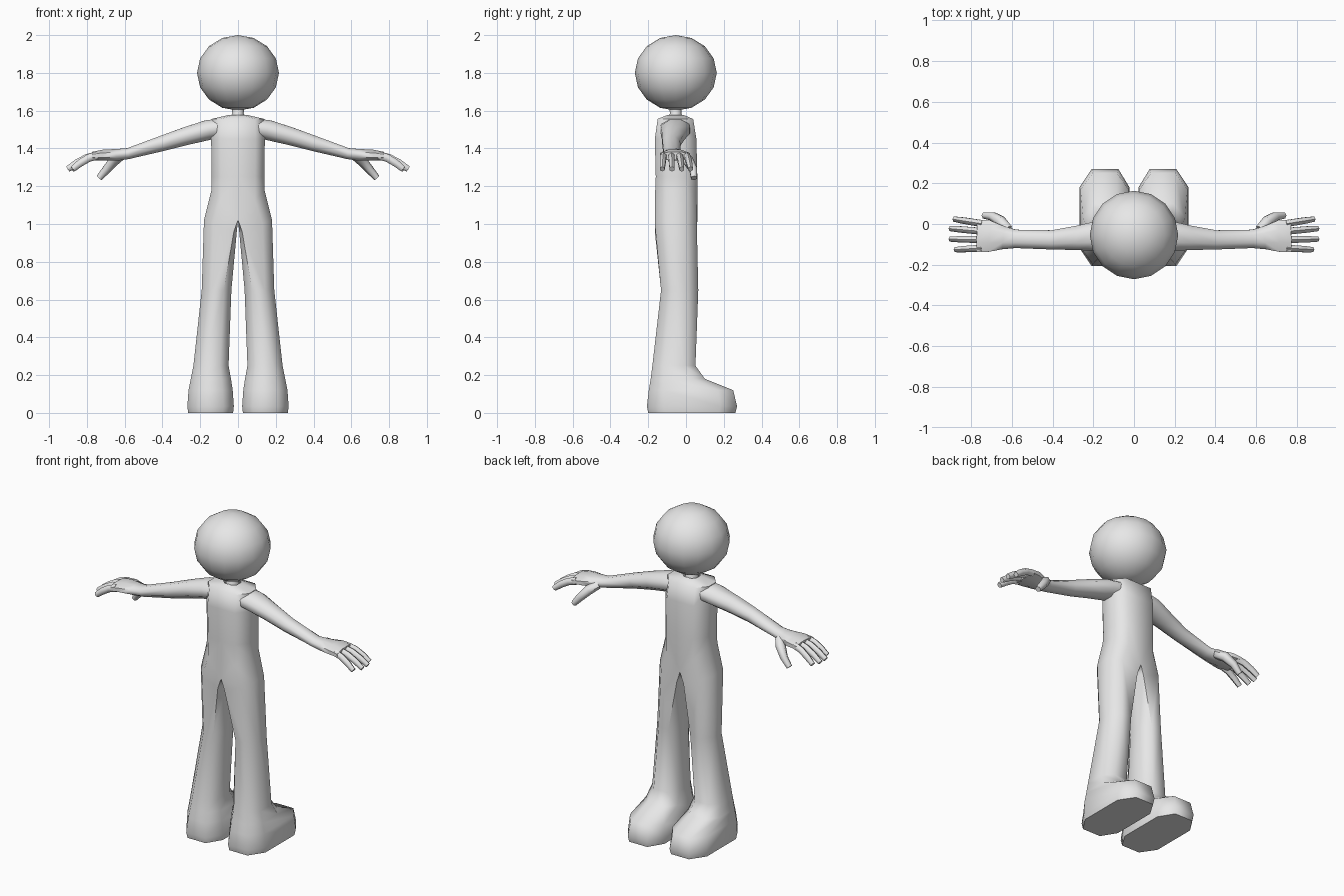
import bpy, bmesh, math
from mathutils import Vector

if "Cube" in bpy.data.objects:
    bpy.data.objects.remove(bpy.data.objects["Cube"])

grey = bpy.data.materials.new("plain grey")
grey.diffuse_color = (0.8, 0.8, 0.8, 1)
grey.use_nodes = True
grey.node_tree.nodes["Principled BSDF"].inputs["Base Color"].default_value = grey.diffuse_color


def finish(bm, name, mirror=False):
    bmesh.ops.remove_doubles(bm, verts=bm.verts, dist=0.0005)
    bmesh.ops.recalc_face_normals(bm, faces=bm.faces)
    mesh = bpy.data.meshes.new(name)
    bm.to_mesh(mesh)
    bm.free()
    obj = bpy.data.objects.new(name, mesh)
    bpy.context.collection.objects.link(obj)
    mesh.materials.append(grey)
    bpy.ops.object.select_all(action='DESELECT')
    obj.select_set(True)
    bpy.context.view_layer.objects.active = obj
    bpy.ops.object.shade_smooth_by_angle(angle=math.radians(62))
    if mirror:
        obj.modifiers.new("mirror", 'MIRROR').merge_threshold = 0.001
    return obj


def loft(bm, rings, closed=True, cap_start=False, cap_end=False):
    vs = [[bm.verts.new(p) for p in r] for r in rings]
    n = len(vs[0])
    for a, b in zip(vs, vs[1:]):
        for i in range(n if closed else n - 1):
            j = (i + 1) % n
            bm.faces.new((a[i], a[j], b[j], b[i]))
    if cap_start:
        bm.faces.new(vs[0])
    if cap_end:
        bm.faces.new(vs[-1])


def tube(name, stations, sides):
    """Stations are (x, y, z, half width, half height) along a path."""
    bm = bmesh.new()
    pts = [Vector(s[:3]) for s in stations]
    rings = []
    for i, s in enumerate(stations):
        t = (pts[min(i + 1, len(pts) - 1)] - pts[max(i - 1, 0)]).normalized()
        side = Vector((0, 1, 0))
        side = (side - t * side.dot(t)).normalized()
        up = t.cross(side)
        k = 1 / math.cos(math.pi / sides)
        ring = []
        for j in range(sides):
            a = 2 * math.pi * (j + 0.5) / sides
            ring.append(pts[i] + side * (s[3] * k * math.cos(a)) + up * (s[4] * k * math.sin(a)))
        rings.append(ring)
    loft(bm, rings, cap_start=True, cap_end=True)
    return finish(bm, name, mirror=True)


def section(x0, x1, y0, y1, zf, inner=0.03, cx=0.05, cy=0.06):
    """Chamfered box outline; zf gives the height from x and y."""
    p = [(x0 + inner, y0), (x1 - cx, y0), (x1, y0 + cy), (x1, y1 - cy),
         (x1 - cx, y1), (x0 + inner, y1), (x0, y1 - cy), (x0, y0 + cy)]
    return [(x, y, zf(x)) for x, y in p]


def flat(z):
    return lambda x: z


# Torso and legs share the sloping hip line
hip = section(0, 0.14, -0.165, 0.06, lambda x: 1.02 + 1.16 * x, inner=0)
bm = bmesh.new()
torso = [section(0, 0.045, -0.095, -0.015, flat(1.578), 0, 0.02, 0.02),
         section(0, 0.14, -0.15, 0.038, flat(1.556), 0),
         section(0, 0.142, -0.165, 0.055, flat(1.45), 0),
         section(0, 0.14, -0.16, 0.06, flat(1.25), 0), hip]
loft(bm, [r[:6] for r in torso], closed=False)
legs = [hip,
        section(0.007, 0.18, -0.165, 0.057, lambda x: 0.95 + 0.4 * x, 0.015),
        section(0.035, 0.192, -0.132, 0.065, flat(0.65), 0.04),
        section(0.05, 0.236, -0.178, 0.05, flat(0.25), 0.045),
        section(0.037, 0.25, -0.187, 0.10, flat(0.18), 0.05, 0.055, 0.07),
        section(0.028, 0.262, -0.197, 0.25, flat(0.12), 0.055, 0.06, 0.08),
        section(0.022, 0.268, -0.207, 0.27, flat(0.035), 0.055, 0.06, 0.09),
        section(0.026, 0.264, -0.20, 0.262, flat(0), 0.055, 0.06, 0.09)]
loft(bm, legs, cap_end=True)
finish(bm, "torso_and_legs", mirror=True)

# Head
bm = bmesh.new()
bmesh.ops.create_uvsphere(bm, u_segments=16, v_segments=8, radius=1)
for v in bm.verts:
    v.co = (v.co.x * 0.217, v.co.y * 0.217 - 0.054, v.co.z * 0.2 + 1.8)
finish(bm, "head")

# Neck
bm = bmesh.new()
loft(bm, [[(r * math.cos(i * math.pi / 4), r * math.sin(i * math.pi / 4) - 0.055, z)
           for i in range(8)] for r, z in ((0.045, 1.56), (0.03, 1.585), (0.034, 1.63))])
finish(bm, "neck")

# Arm running into the palm
tube("arm", [(0.10, -0.056, 1.507, 0.078, 0.05),
             (0.16, -0.058, 1.497, 0.076, 0.053),
             (0.27, -0.068, 1.467, 0.060, 0.048),
             (0.40, -0.078, 1.427, 0.047, 0.041),
             (0.58, -0.073, 1.373, 0.045, 0.029),
             (0.64, -0.068, 1.366, 0.056, 0.031),
             (0.71, -0.060, 1.365, 0.077, 0.029),
             (0.77, -0.058, 1.360, 0.080, 0.022)], 8)

# Fingers, curling downward
fingers = [("index_finger", 0.002, 0.024, 0.888), ("middle_finger", -0.036, -0.022, 0.908),
           ("ring_finger", -0.077, -0.074, 0.908), ("little_finger", -0.118, -0.126, 0.882)]
for name, ya, yb, tip in fingers:
    path = []
    for f, z, r in ((0, 1.362, 0.019), (0.35, 1.350, 0.018), (0.7, 1.322, 0.017), (1, 1.291, 0.014)):
        path.append((0.745 + (tip - 0.752) * f, ya + (yb - ya) * f, z, r * 0.9, r))
    tube(name, path, 6)

# Thumb
tube("thumb", [(0.62, -0.03, 1.362, 0.024, 0.022), (0.655, 0.012, 1.335, 0.026, 0.024),
               (0.695, 0.038, 1.290, 0.020, 0.020), (0.735, 0.042, 1.243, 0.015, 0.015)], 6)
